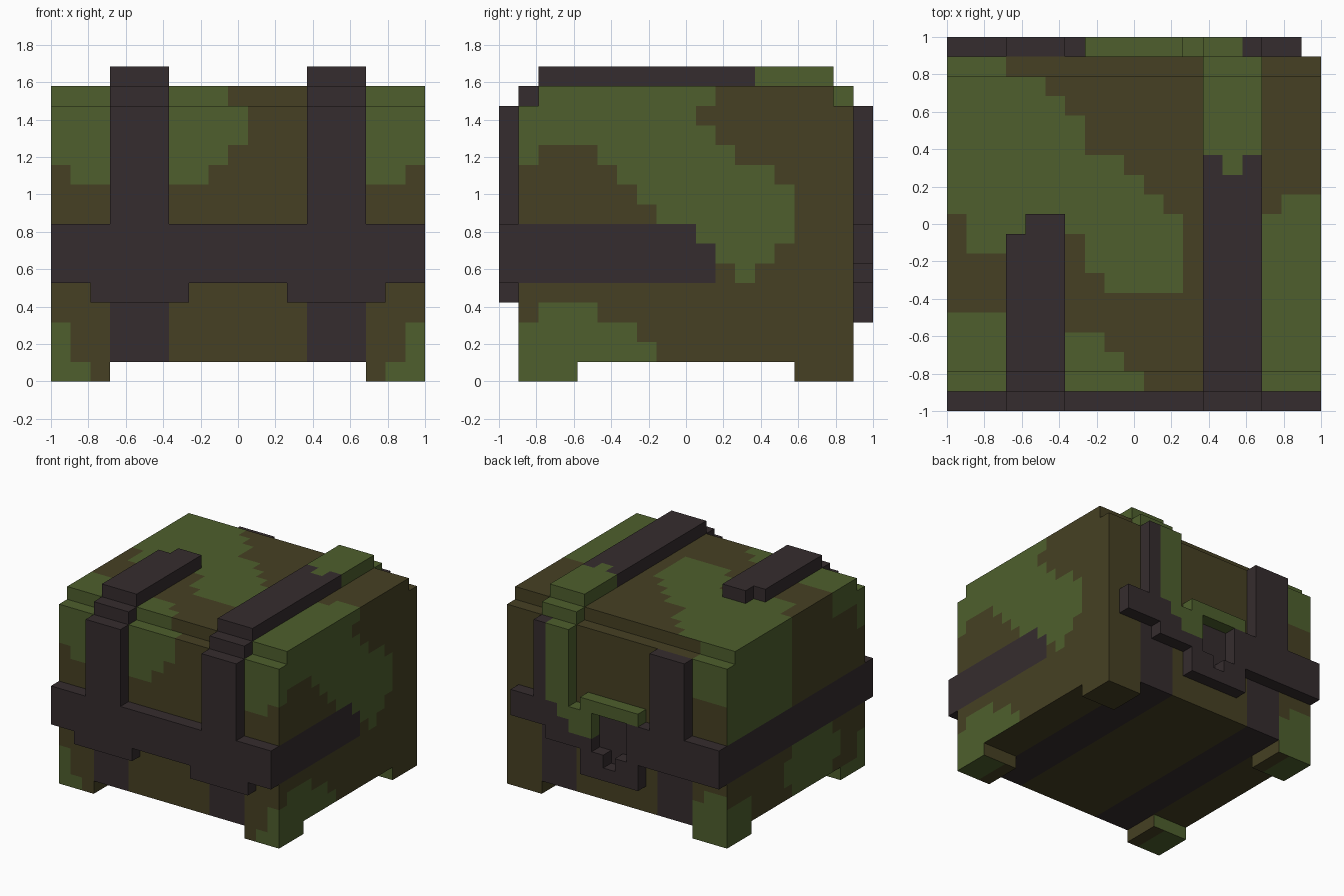
import bpy, bmesh
from mathutils import Vector

if "Cube" in bpy.data.objects:
    bpy.data.objects.remove(bpy.data.objects["Cube"])

U = 2 / 19                      # one block
GREEN, BROWN, DARK = 0, 1, 2
MATS = []
for name, col in (("moss_green", (0.0762, 0.1144, 0.0262)),
                  ("earth_brown", (0.0612, 0.0513, 0.0168)),
                  ("strap_dark", (0.0356, 0.0252, 0.0273))):
    m = bpy.data.materials.new(name)
    m.diffuse_color = (*col, 1)
    m.use_nodes = True
    m.node_tree.nodes["Principled BSDF"].inputs["Base Color"].default_value = m.diffuse_color
    MATS.append(m)


def cells(*boxes):
    """Block cells filled by boxes (x0, x1, y0, y1, z0, z1)."""
    return {(x, y, z) for x0, x1, y0, y1, z0, z1 in boxes
            for x in range(x0, x1) for y in range(y0, y1) for z in range(z0, z1)}


def inside(a, b, *rects):
    return any(a0 <= a < a1 and b0 <= b < b1 for a0, a1, b0, b1 in rects)


def build(name, part, solid, paint):
    """Skin the outer sides of a part's blocks, painting each side by rule."""
    bm = bmesh.new()
    for c in part:
        for axis in range(3):
            for s in (-1, 1):
                n = [0, 0, 0]
                n[axis] = s
                if (c[0] + n[0], c[1] + n[1], c[2] + n[2]) in solid:
                    continue
                u, v = (axis + 1) % 3, (axis + 2) % 3
                ring = []
                for du, dv in ((0, 0), (1, 0), (1, 1), (0, 1)):
                    p = list(c)
                    p[axis] += s > 0
                    p[u] += du
                    p[v] += dv
                    ring.append(bm.verts.new(((p[0] - 9.5) * U, (p[1] - 9.5) * U, p[2] * U)))
                f = bm.faces.new(ring if s > 0 else ring[::-1])
                f.material_index = paint(*c, tuple(n))
    bmesh.ops.remove_doubles(bm, verts=bm.verts, dist=U * 0.01)
    bmesh.ops.dissolve_limit(bm, angle_limit=0.01, verts=bm.verts, edges=bm.edges,
                             delimit={'MATERIAL'})
    me = bpy.data.meshes.new(name)
    bm.to_mesh(me)
    bm.free()
    for m in MATS:
        me.materials.append(m)
    bpy.context.collection.objects.link(bpy.data.objects.new(name, me))


# Camouflage patches per side: (column0, column1, row0, row1)
TOP = [(0, 3, 16, 18), (0, 5, 16, 17), (0, 6, 15, 16), (0, 7, 13, 15), (0, 9, 12, 13),
       (0, 10, 11, 12), (0, 11, 10, 11), (1, 12, 9, 10), (1, 3, 8, 9), (7, 12, 7, 9),
       (8, 12, 6, 7), (0, 3, 1, 5), (6, 8, 3, 4), (6, 9, 2, 3), (6, 10, 1, 2),
       (16, 19, 1, 10), (17, 19, 10, 11)]
FRONT = [(0, 1, 11, 15), (1, 3, 10, 15), (6, 8, 10, 11), (6, 9, 11, 15), (9, 10, 12, 14),
         (16, 18, 10, 15), (18, 19, 11, 15), (0, 1, 0, 3), (18, 19, 0, 3),
         (0, 2, 0, 1), (17, 19, 0, 1)]
RIGHT = [(1, 4, 0, 1), (1, 8, 1, 2), (1, 7, 2, 3), (2, 5, 3, 4), (12, 13, 5, 6),
         (11, 14, 6, 7), (10, 15, 7, 8), (8, 15, 8, 9), (7, 15, 9, 10), (6, 14, 10, 11),
         (1, 2, 11, 12), (5, 12, 11, 12), (1, 11, 12, 13), (1, 10, 13, 14), (2, 11, 14, 15)]
LEFT = [(10, 18, 8, 15), (1, 5, 13, 15), (1, 2, 11, 13), (4, 11, 2, 4), (5, 10, 1, 5),
        (15, 18, 0, 3), (1, 4, 0, 1), (1, 2, 1, 3)]
BACK = [(0, 3, 11, 15), (0, 3, 0, 3), (0, 2, 3, 4)]


def on_strap(x):
    return 3 <= x < 6 or 13 <= x < 16


def body_paint(x, y, z, n):
    if n == (0, 0, 1):
        return GREEN if inside(x, y, *TOP) else BROWN
    if n == (0, 0, -1):
        return DARK if on_strap(x) else BROWN
    if n[0]:                                   # sides with the painted belt
        if 5 <= z < 8 and (n[0] < 0 or y < (10 if z == 7 else 11)):
            return DARK
        return GREEN if inside(y, z, *(RIGHT if n[0] > 0 else LEFT)) else BROWN
    if on_strap(x) and z < 8:                  # flush strap ends
        return DARK
    if n[1] < 0:
        return GREEN if inside(x, z, *FRONT) else BROWN
    if 8 <= x < 11 and 4 <= z < 8:             # floor of the keyhole
        return DARK
    return GREEN if inside(x, z, *BACK) else BROWN


def foot_paint(x, y, z, n):
    if n[2]:
        return GREEN if (y < 9 and (x < 2 or x > 16)) or (y > 9 and x < 2) else BROWN
    if n[0] and 2 <= x < 17:                   # inward sides
        return BROWN
    return body_paint(x, y, z, n)


def dark_paint(x, y, z, n):
    return DARK


def right_strap_paint(x, y, z, n):
    return DARK if y < 12 or (y == 12 and x != 14) else GREEN


def back_paint(x, y, z, n):
    if z == 8 and 7 <= x < 12:                 # ledge over the lock
        return GREEN
    green = inside(x, z, (13, 15, 8, 14), (13, 14, 7, 8), (11, 13, 6, 8), (13, 14, 6, 7)
                   ) and (x, z) != (13, 6)
    return GREEN if green else DARK


STRAPS = (3, 13)
keyhole = cells((8, 11, 18, 19, 5, 8), (9, 10, 18, 19, 4, 5))
parts = [
    ("chest_body", cells((0, 19, 1, 18, 1, 14), (0, 19, 2, 17, 14, 15)), body_paint),
    ("feet", cells(*[(x, x + 3, y, y + 3, 0, 1) for x in (0, 16) for y in (1, 15)]), foot_paint),
    # belt, upright straps and lower buckles
    ("front_harness", cells((0, 19, 0, 1, 5, 8), (2, 7, 0, 1, 4, 5), (12, 17, 0, 1, 4, 5),
                            *[(x, x + 3, 0, 1, 8, 14) for x in STRAPS]), dark_paint),
    # torn short strap over the lid
    ("left_lid_strap", cells((3, 6, 1, 2, 14, 15), (3, 6, 2, 9, 15, 16),
                             (4, 6, 9, 10, 15, 16)), dark_paint),
    ("right_lid_strap", cells((13, 16, 1, 2, 14, 15), (13, 16, 2, 17, 15, 16),
                              (13, 16, 17, 18, 14, 15)), right_strap_paint),
    # stepped belt, upright straps, lock plate and ledge
    ("back_harness", cells((0, 15, 18, 19, 5, 8), (15, 18, 18, 19, 6, 8),
                           (7, 12, 18, 19, 3, 5), (7, 12, 18, 19, 8, 9),
                           *[(x, x + 3, 18, 19, 8, 14) for x in STRAPS]) - keyhole, back_paint),
]
solid = set().union(*[p[1] for p in parts])
for name, part, paint in parts:
    build(name, part, solid, paint)
